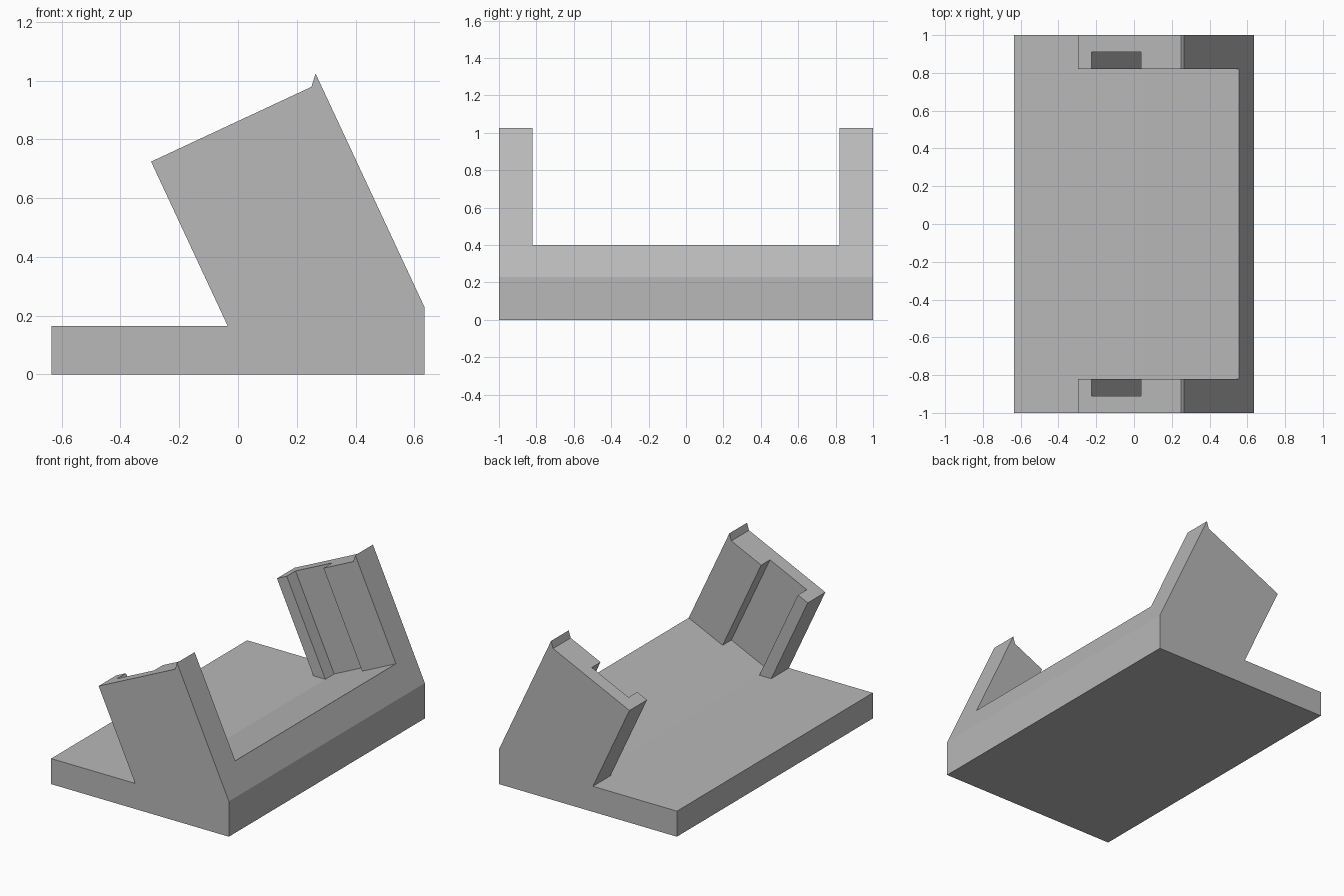
import bpy, bmesh, math

cube = bpy.data.objects.get("Cube")
if cube:
    bpy.data.objects.remove(cube, do_unlink=True)

LEAN = math.radians(25)
BED = 0.165          # height of the flat bed
HALF_X = 0.635
BACK = 0.557         # cradle depth along the inclined seat
RISE = 0.653         # arm height above the seat

grey = bpy.data.materials.new("plain_grey")
grey.use_nodes = True
colour = (0.48, 0.48, 0.48, 1)
grey.diffuse_color = colour
grey.node_tree.nodes["Principled BSDF"].inputs["Base Color"].default_value = colour


def tilted(r, l):
    """Point in x, z from distances along the seat and up the arm."""
    c, s = math.cos(LEAN), math.sin(LEAN)
    return (0.05 + r * c - l * s, BED + r * s + l * c)


def prism(name, profile, y0, y1):
    bm = bmesh.new()
    face = bm.faces.new([bm.verts.new((x, y0, z)) for x, z in profile])
    extruded = bmesh.ops.extrude_face_region(bm, geom=[face])["geom"]
    moved = [v for v in extruded if isinstance(v, bmesh.types.BMVert)]
    bmesh.ops.translate(bm, verts=moved, vec=(0, y1 - y0, 0))
    bmesh.ops.recalc_face_normals(bm, faces=bm.faces)
    mesh = bpy.data.meshes.new(name)
    bm.to_mesh(mesh)
    bm.free()
    obj = bpy.data.objects.new(name, mesh)
    bpy.context.collection.objects.link(obj)
    mesh.materials.append(grey)
    return obj


def cut(target, cutter):
    mod = target.modifiers.new("cut", "BOOLEAN")
    mod.operation = "DIFFERENCE"
    mod.solver = "EXACT"
    mod.object = cutter
    bpy.context.view_layer.objects.active = target
    bpy.ops.object.modifier_apply(modifier=mod.name)
    bpy.data.objects.remove(cutter, do_unlink=True)


# Full-width body: flat bed, leaning arm outline and small rear lip
lip_x, lip_z = tilted(BACK, 0)
back_z = lip_z - (HALF_X - lip_x) / math.tan(LEAN)
front_x = -0.035
front_rise = tilted(-0.077, RISE)
body = prism("cradle_stand", [
    (-HALF_X, 0), (HALF_X, 0), (HALF_X, back_z),
    tilted(BACK, 0.688), tilted(0.525, RISE), front_rise,
    (front_x, BED), (-HALF_X, BED)], -1, 1)

# Guide grooves in the inner faces of both arms
cut(body, prism("groove_cutter", [
    tilted(0, 0), tilted(0.29, 0), tilted(0.29, 1), tilted(0, 1)], -0.91, 0.91))

# Open channel between the arms, leaving the inclined seat
cut(body, prism("channel_cutter", [
    (-0.2, BED), tilted(0, 0), tilted(0.8, 0),
    tilted(0.8, 1), tilted(-0.4, 1)], -0.82, 0.82))

# Merge coplanar pieces and keep the faces flat
bm = bmesh.new()
bm.from_mesh(body.data)
bmesh.ops.remove_doubles(bm, verts=bm.verts, dist=0.0005)
bmesh.ops.dissolve_limit(bm, angle_limit=math.radians(1), verts=bm.verts, edges=bm.edges)
bm.to_mesh(body.data)
bm.free()
body.data.shade_flat()
